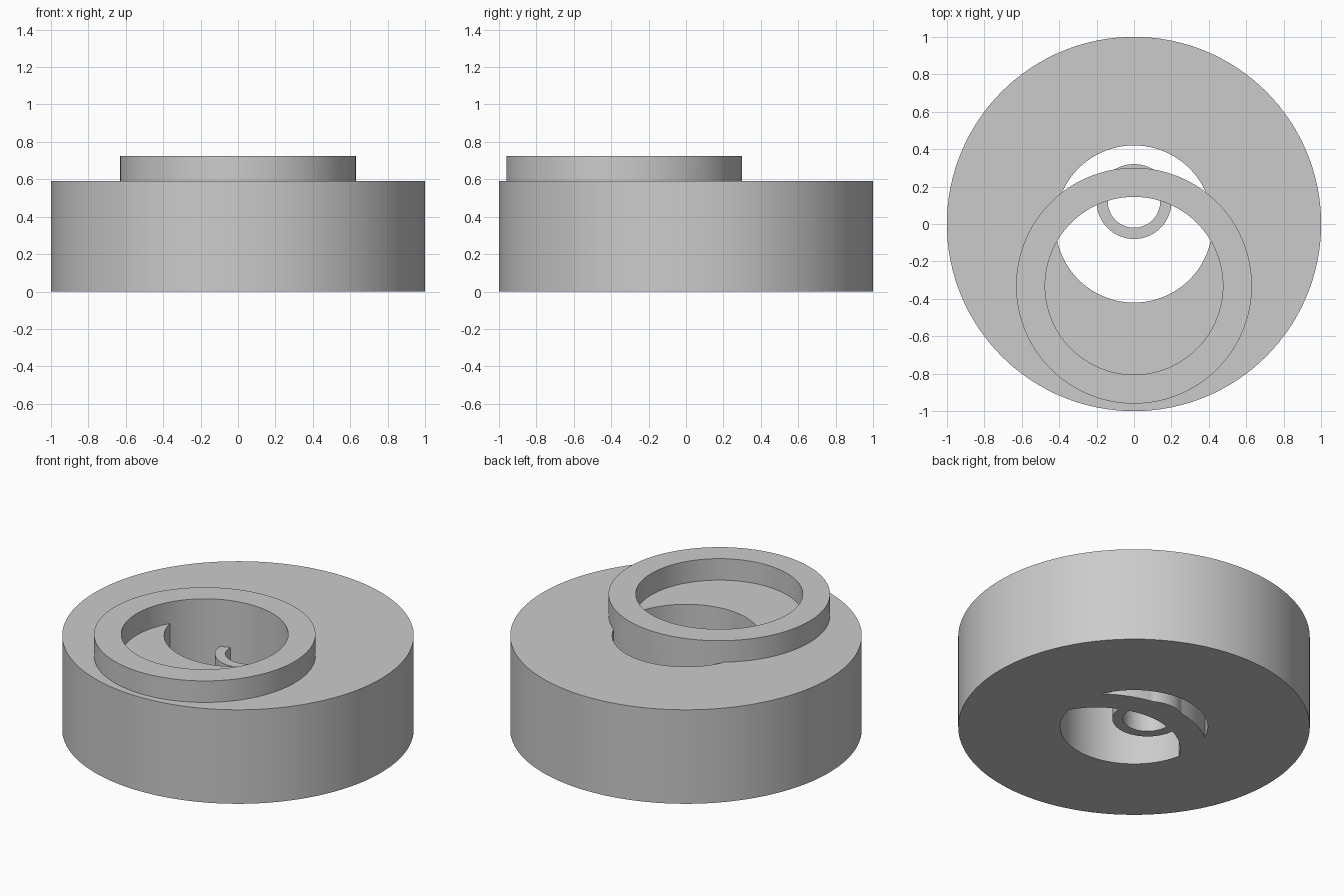
import bpy, bmesh
from math import cos, sin, tau, radians

if "Cube" in bpy.data.objects:
    bpy.data.objects.remove(bpy.data.objects["Cube"])

SEG = 128


def tube(name, cy, r_out, r_in, height):
    """Vertical tube standing on z = 0, centred on (0, cy)."""
    bm = bmesh.new()
    profile = [(r_out, 0), (r_out, height), (r_in, height), (r_in, 0)]
    loops = [[bm.verts.new((r * cos(tau * i / SEG), cy + r * sin(tau * i / SEG), z))
              for i in range(SEG)] for r, z in profile]
    for k in range(4):
        a, b = loops[k], loops[(k + 1) % 4]
        for i in range(SEG):
            j = (i + 1) % SEG
            bm.faces.new((a[i], a[j], b[j], b[i]))
    bmesh.ops.recalc_face_normals(bm, faces=bm.faces)
    mesh = bpy.data.meshes.new(name)
    bm.to_mesh(mesh)
    bm.free()
    obj = bpy.data.objects.new(name, mesh)
    bpy.context.collection.objects.link(obj)
    return obj


# Thick outer disc with a round bore
body = tube("ring_body", 0, 1.0, 0.42, 0.59)

# Raised off-centre collar and small inner sleeve, both running down to the base
collar = tube("offset_collar", -0.33, 0.63, 0.475, 0.725)
sleeve = tube("inner_sleeve", 0.12, 0.20, 0.14, 0.43)

# Fuse the three tubes into one solid
bpy.context.view_layer.objects.active = body
body.select_set(True)
for part in (collar, sleeve):
    mod = body.modifiers.new("join_" + part.name, 'BOOLEAN')
    mod.operation = 'UNION'
    mod.solver = 'EXACT'
    mod.object = part
    bpy.ops.object.modifier_apply(modifier=mod.name)
    bpy.data.objects.remove(part, do_unlink=True)

bpy.ops.object.shade_smooth_by_angle(angle=radians(30))
